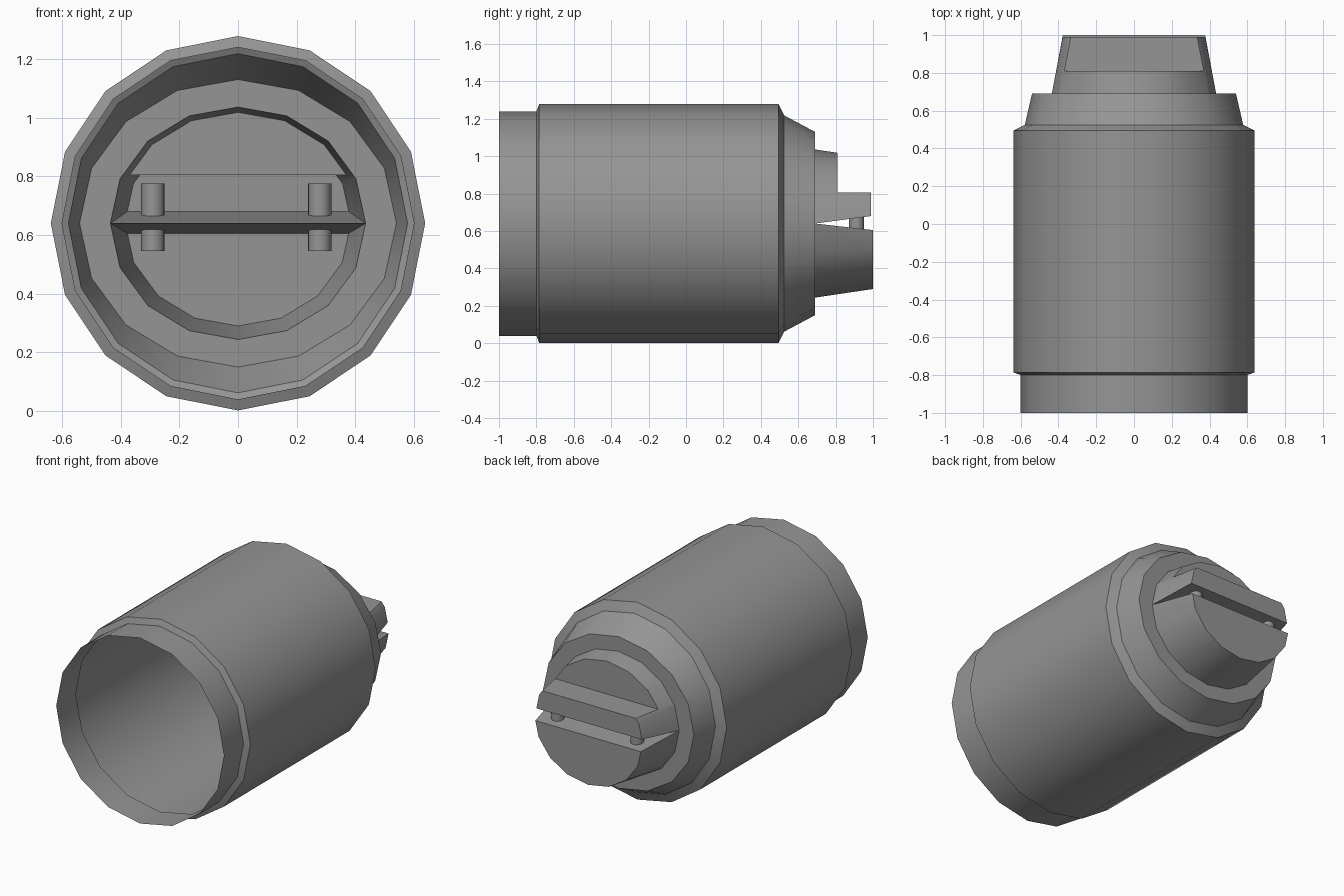
import bpy, bmesh, math
from mathutils import Vector

if "Cube" in bpy.data.objects:
    bpy.data.objects.remove(bpy.data.objects["Cube"], do_unlink=True)

SIDES = 16
AXIS_Z = 0.64

grey = bpy.data.materials.new("mid grey")
grey.use_nodes = True
colour = (0.3, 0.3, 0.3, 1)
grey.diffuse_color = colour
grey.node_tree.nodes["Principled BSDF"].inputs["Base Color"].default_value = colour


def finish(bm, name):
    bmesh.ops.remove_doubles(bm, verts=bm.verts[:], dist=0.0005)
    bmesh.ops.recalc_face_normals(bm, faces=bm.faces[:])
    mesh = bpy.data.meshes.new(name)
    bm.to_mesh(mesh)
    bm.free()
    mesh.materials.append(grey)
    ob = bpy.data.objects.new(name, mesh)
    bpy.context.collection.objects.link(ob)
    bpy.ops.object.select_all(action='DESELECT')
    ob.select_set(True)
    bpy.context.view_layer.objects.active = ob
    bpy.ops.object.shade_smooth_by_angle(angle=math.radians(30))
    return ob


def loft(bm, rings):
    """Bridge elliptical rings given as (y, x radius, z radius)."""
    loops = []
    for y, rx, rz in rings:
        turns = [2 * math.pi * i / SIDES for i in range(SIDES)]
        loops.append([bm.verts.new((rx * math.sin(a), y, AXIS_Z + rz * math.cos(a)))
                      for a in turns])
    for a, b in zip(loops, loops[1:]):
        for i in range(SIDES):
            j = (i + 1) % SIDES
            bm.faces.new((a[i], a[j], b[j], b[i]))
    return loops


def cut(bm, point, normal, fill=True, clear=True):
    """Slice and drop the side the normal points to."""
    res = bmesh.ops.bisect_plane(bm, geom=bm.verts[:] + bm.edges[:] + bm.faces[:],
                                 plane_co=point, plane_no=normal, dist=0.0001,
                                 clear_outer=clear)
    if fill:
        edges = [e for e in res["geom_cut"] if isinstance(e, bmesh.types.BMEdge)]
        bmesh.ops.holes_fill(bm, edges=edges, sides=0)


def drop_faces(bm, test):
    faces = [f for f in bm.faces if test(f)]
    bmesh.ops.delete(bm, geom=faces, context='FACES')


# Hollow body: open mouth, collar, barrel, shoulder and end ring
NOSE_Y, NOSE_RX, NOSE_RZ = 0.69, 0.435, 0.396
bm = bmesh.new()
loft(bm, [(-1, 0.6, 0.6), (-0.8, 0.6, 0.6), (-0.785, 0.638, 0.638),
          (0.495, 0.638, 0.638), (0.525, 0.578, 0.578),
          (NOSE_Y, 0.54, 0.49), (NOSE_Y, NOSE_RX, NOSE_RZ)])
finish(bm, "body")


def nose_block(end_y):
    """Closed tapered nose reaching end_y."""
    shrink = 1 - 0.375 * (end_y - NOSE_Y)
    block = bmesh.new()
    base, tip = loft(block, [(NOSE_Y, NOSE_RX, NOSE_RZ),
                             (end_y, NOSE_RX * shrink, NOSE_RZ * shrink)])
    block.faces.new(base)
    block.faces.new(tip)
    return block


def is_base(f):
    return all(abs(v.co.y - NOSE_Y) < 0.001 for v in f.verts)


apex = Vector((0, NOSE_Y, AXIS_Z))

# Lower half of the nose, below the wedge-shaped slot
bm = nose_block(1.0)
cut(bm, apex, (0, 0.035, 0.31))
drop_faces(bm, is_base)
finish(bm, "lower_nose")

# Upper half of the nose: a stepped-back crown with a bar under it
STEP_Y, STEP_Z = 0.81, 0.805
bm = nose_block(0.99)
cut(bm, apex, (0, 0.04, -0.3))
drop_faces(bm, is_base)
bar = bm.copy()

cut(bm, (0, STEP_Y, 0), (0, 1, 0))
cut(bm, (0, 0, STEP_Z), (0, 0, 1), fill=False, clear=False)
drop_faces(bm, lambda f: all(abs(v.co.y - STEP_Y) < 0.001 for v in f.verts)
           and f.calc_center_median().z < STEP_Z)
finish(bm, "upper_nose")

cut(bar, (0, STEP_Y, 0), (0, -1, 0), fill=False)
cut(bar, (0, 0, STEP_Z), (0, 0, 1), fill=False)
rim = sorted((v for v in bar.verts if abs(v.co.z - STEP_Z) < 0.001),
             key=lambda v: math.atan2(v.co.y - 0.9, v.co.x))
bar.faces.new(rim)
finish(bar, "upper_bar")

# Two small pins bridging the slot
for side, x in (("left", 0.278), ("right", -0.29)):
    bm = bmesh.new()
    bmesh.ops.create_cone(bm, cap_ends=True, segments=16, radius1=0.04,
                          radius2=0.04, depth=0.23)
    bmesh.ops.translate(bm, verts=bm.verts[:], vec=(x, 0.912, 0.66))
    finish(bm, side + "_pin")
